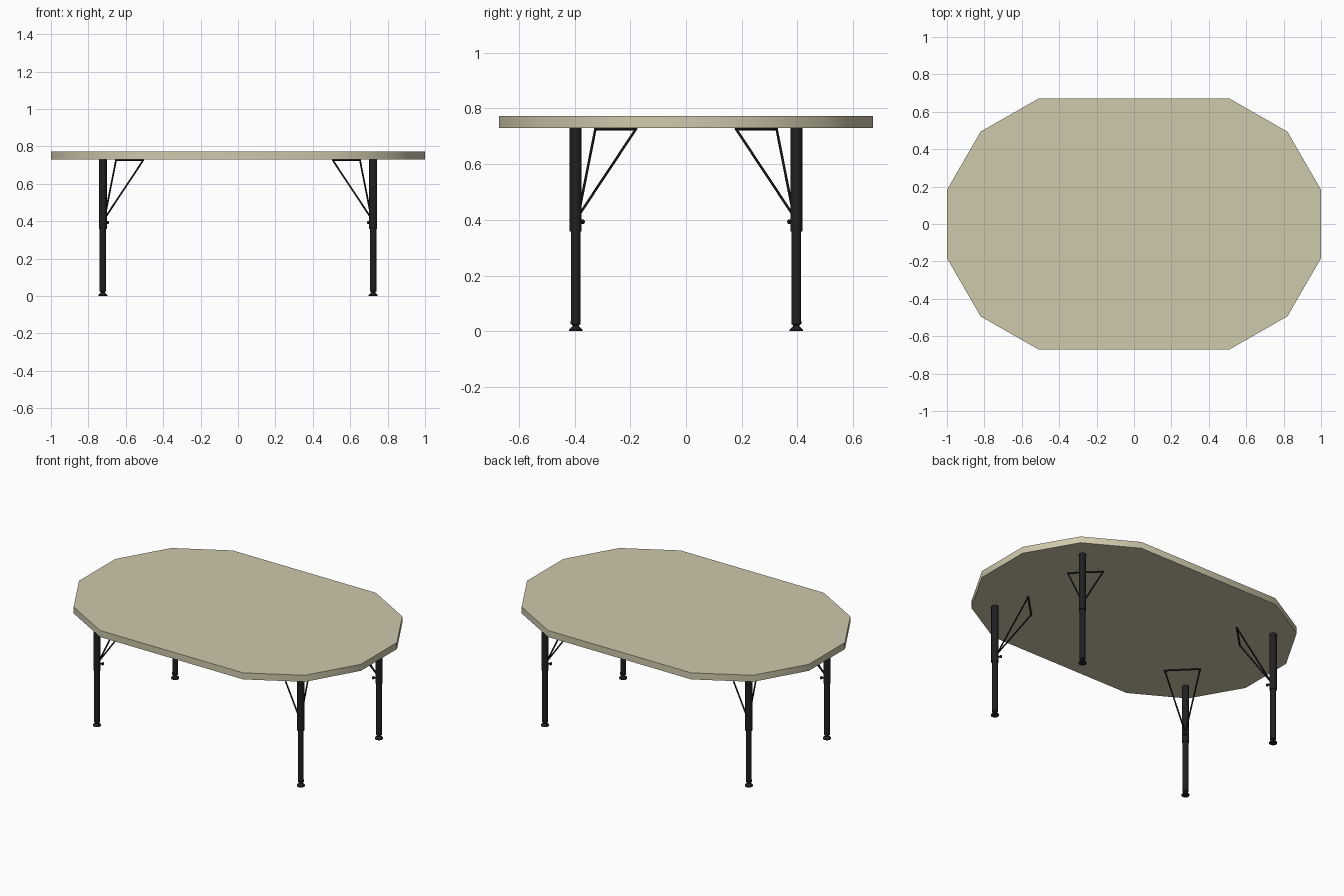
import bpy, bmesh, math
from mathutils import Vector

if "Cube" in bpy.data.objects:
    bpy.data.objects.remove(bpy.data.objects["Cube"])


def material(name, col):
    m = bpy.data.materials.new(name)
    m.diffuse_color = (*col, 1)
    m.use_nodes = True
    m.node_tree.nodes["Principled BSDF"].inputs["Base Color"].default_value = m.diffuse_color
    return m


BEIGE = material("beige laminate", (0.62, 0.58, 0.41))
BLACK = material("black metal", (0.014, 0.014, 0.015))
WIRE = material("dark wire", (0.008, 0.008, 0.009))


def finish(name, bm, mat, angle=40):
    bmesh.ops.recalc_face_normals(bm, faces=bm.faces)
    me = bpy.data.meshes.new(name)
    bm.to_mesh(me)
    bm.free()
    me.materials.append(mat)
    ob = bpy.data.objects.new(name, me)
    bpy.context.collection.objects.link(ob)
    bpy.ops.object.select_all(action='DESELECT')
    ob.select_set(True)
    bpy.context.view_layer.objects.active = ob
    bpy.ops.object.shade_smooth_by_angle(angle=math.radians(angle))
    return ob


def lathe(bm, profile, origin, axis=Vector((0, 0, 1)), n=16):
    """Capped solid of revolution from (radius, distance) pairs."""
    q = Vector((0, 0, 1)).rotation_difference(axis)
    rings = [[bm.verts.new(origin + q @ Vector((r * math.cos(2 * math.pi * i / n),
                                                r * math.sin(2 * math.pi * i / n), h)))
              for i in range(n)] for r, h in profile]
    for a, b in zip(rings, rings[1:]):
        for i in range(n):
            j = (i + 1) % n
            bm.faces.new((a[i], a[j], b[j], b[i]))
    bm.faces.new(rings[0])
    bm.faces.new(rings[-1])


# Table top: twelve-sided slab
quarter = [(1.0, 0.183), (0.82, 0.494), (0.508, 0.672)]
outline = (quarter + [(-x, y) for x, y in reversed(quarter)]
           + [(-x, -y) for x, y in quarter] + [(x, -y) for x, y in reversed(quarter)])
bm = bmesh.new()
face = bm.faces.new([bm.verts.new((x, y, 0.73)) for x, y in outline])
ext = bmesh.ops.extrude_face_region(bm, geom=[face], use_keep_orig=True)
bmesh.ops.translate(bm, vec=(0, 0, 0.042),
                    verts=[v for v in ext["geom"] if isinstance(v, bmesh.types.BMVert)])
finish("table_top", bm, BEIGE)

for sx, sy, side in ((-1, -1, "front_left"), (1, -1, "front_right"),
                     (-1, 1, "back_left"), (1, 1, "back_right")):
    base = Vector((sx * 0.723, sy * 0.396, 0))
    inward = Vector((-sx, -sy, 0)).normalized()
    across = Vector((-inward.y, inward.x, 0))

    # Outer sleeve and inner telescoping tube
    bm = bmesh.new()
    lathe(bm, [(0.0215, 0.358), (0.0215, 0.731)], base)
    finish(side + "_leg_sleeve", bm, BLACK)
    bm = bmesh.new()
    lathe(bm, [(0.017, 0.032), (0.017, 0.37)], base)
    finish(side + "_leg_tube", bm, BLACK)

    # Levelling foot
    bm = bmesh.new()
    lathe(bm, [(0.024, 0), (0.024, 0.005), (0.012, 0.018), (0.012, 0.022),
               (0.018, 0.026), (0.018, 0.037)], base)
    finish(side + "_foot", bm, BLACK)

    # Height clamp knob on the inner side
    bm = bmesh.new()
    lathe(bm, [(0.004, 0.015), (0.004, 0.027), (0.008, 0.028), (0.009, 0.031),
               (0.009, 0.037), (0.006, 0.041)],
          base + Vector((0, 0, 0.393)), inward, 12)
    finish(side + "_knob", bm, BLACK)

    # Bent wire brace: triangle from the leg to the underside
    apex = base + inward * 0.02 + Vector((0, 0, 0.425))
    top = base + inward * 0.203 + Vector((0, 0, 0.726))
    a, b = top + across * 0.103, top - across * 0.103
    tip_a, tip_b = apex + across * 0.004, apex - across * 0.004
    bm = bmesh.new()
    for p, q in ((tip_a, a), (a, b), (b, tip_b)):
        d = (q - p).normalized()
        lathe(bm, [(0.0045, -0.003), (0.0045, (q - p).length + 0.003)], p, d, 8)
    finish(side + "_brace", bm, WIRE, 50)
